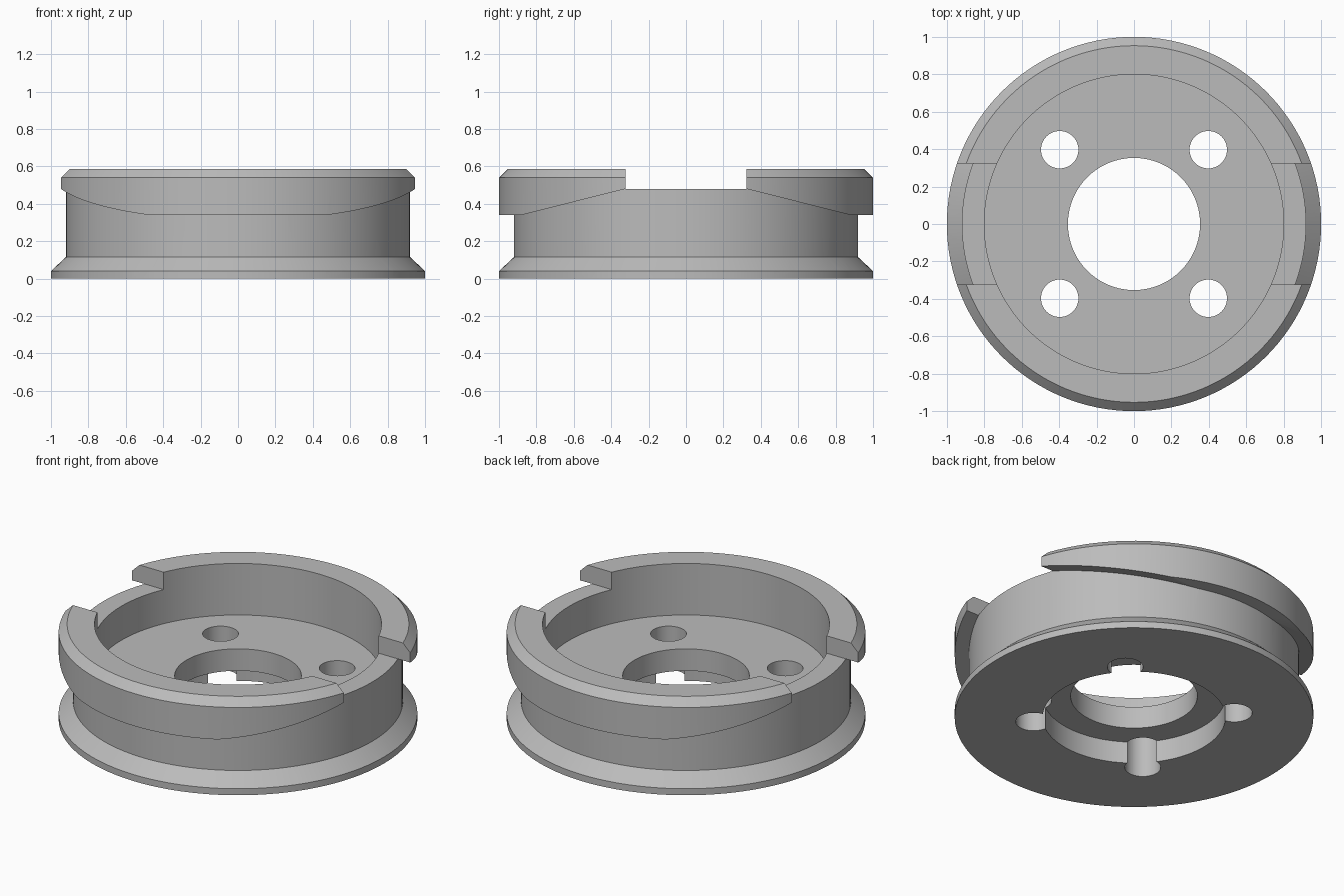
import bpy, bmesh, math

cube = bpy.data.objects.get("Cube")
if cube:
    bpy.data.objects.remove(cube, do_unlink=True)

metal = bpy.data.materials.new("plain_grey")
metal.use_nodes = True
grey = (0.5, 0.5, 0.5, 1)
metal.diffuse_color = grey
metal.node_tree.nodes["Principled BSDF"].inputs["Base Color"].default_value = grey

SEGMENTS = 128


def finish(name, bm):
    bmesh.ops.recalc_face_normals(bm, faces=bm.faces[:])
    mesh = bpy.data.meshes.new(name)
    bm.to_mesh(mesh)
    bm.free()
    mesh.materials.append(metal)
    obj = bpy.data.objects.new(name, mesh)
    bpy.context.collection.objects.link(obj)
    return obj


def lathe(name, profile):
    """Turn a closed (radius, height) outline into a ring."""
    bm = bmesh.new()
    rings = []
    for i in range(SEGMENTS):
        a = math.tau * i / SEGMENTS
        rings.append([bm.verts.new((r * math.cos(a), r * math.sin(a), z)) for r, z in profile])
    n = len(profile)
    for i, ring in enumerate(rings):
        after = rings[(i + 1) % SEGMENTS]
        for j in range(n):
            k = (j + 1) % n
            bm.faces.new((ring[j], after[j], after[k], ring[k]))
    return finish(name, bm)


def prism(name, outline, half):
    """Extrude a (y, z) outline along x."""
    bm = bmesh.new()
    face = bm.faces.new([bm.verts.new((-half, y, z)) for y, z in outline])
    grown = bmesh.ops.extrude_face_region(bm, geom=[face])["geom"]
    moved = [v for v in grown if isinstance(v, bmesh.types.BMVert)]
    bmesh.ops.translate(bm, verts=moved, vec=(2 * half, 0, 0))
    return finish(name, bm)


def pin(name, x, y, radius):
    bm = bmesh.new()
    bmesh.ops.create_cone(bm, cap_ends=True, segments=48, radius1=radius, radius2=radius, depth=1)
    bmesh.ops.translate(bm, verts=bm.verts[:], vec=(x, y, 0.2))
    return finish(name, bm)


def combine(target, cutter, operation):
    cutter.hide_render = True
    mod = target.modifiers.new(operation.title(), 'BOOLEAN')
    mod.operation, mod.solver, mod.object = operation, 'EXACT', cutter
    bpy.context.view_layer.objects.active = target
    bpy.ops.object.modifier_apply(modifier=mod.name)
    bpy.data.objects.remove(cutter, do_unlink=True)


# Turned body: bore, inner floor, cup wall, chamfered rim, underside recess
body = lathe("flanged_ring_body", [
    (0.353, 0.135), (0.353, 0.27), (0.8, 0.27), (0.8, 0.587),
    (0.953, 0.587), (1, 0.54), (1, 0), (0.51, 0), (0.51, 0.135)])

# Slot across the rim
slot = prism("slot_cutter", [(-0.323, 0.48), (0.323, 0.48), (0.323, 0.9), (-0.323, 0.9)], 1.5)
combine(body, slot, 'DIFFERENCE')

# Outer groove with ramps rising towards the slot
groove = lathe("groove_cutter", [(0.92, 0.115), (1.16, -0.11), (1.16, 0.8), (0.92, 0.8)])
ramp = prism("ramp_cutter", [
    (-1.5, -0.4), (1.5, -0.4), (1.5, 0.34), (0.88, 0.34),
    (0, 0.561), (-0.88, 0.34), (-1.5, 0.34)], 1.5)
combine(groove, ramp, 'INTERSECT')
combine(body, groove, 'DIFFERENCE')

# Four mounting holes
for x in (-0.397, 0.397):
    for y in (-0.397, 0.397):
        combine(body, pin("hole_cutter", x, y, 0.1), 'DIFFERENCE')

bpy.ops.object.select_all(action='DESELECT')
body.select_set(True)
bpy.context.view_layer.objects.active = body
bpy.ops.object.shade_smooth_by_angle(angle=math.radians(25))
